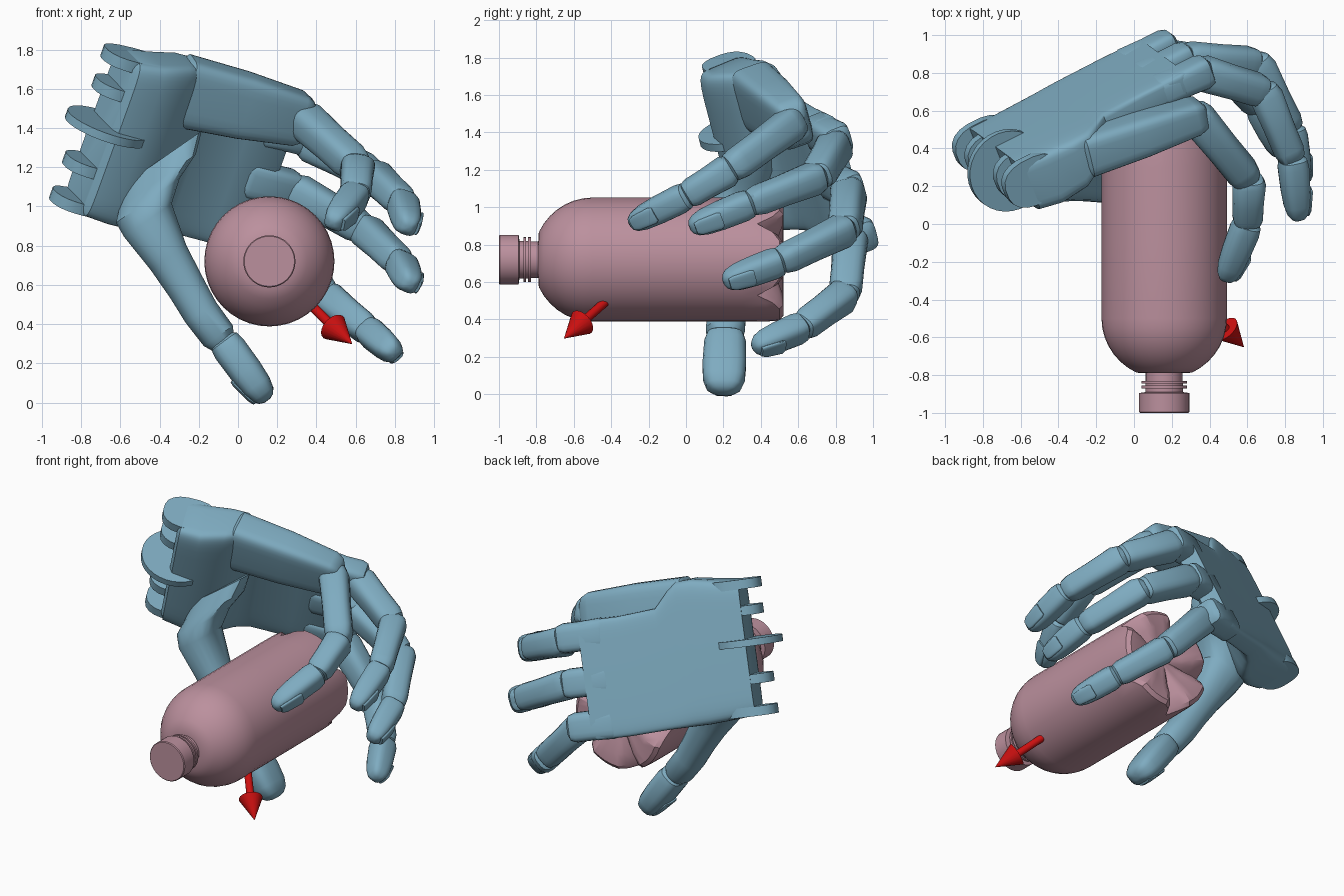
import bpy, bmesh
from math import sin, cos, pi, sqrt
from mathutils import Vector as V

if "Cube" in bpy.data.objects:
    bpy.data.objects.remove(bpy.data.objects["Cube"])


def material(name, rgb):
    m = bpy.data.materials.new(name)
    m.diffuse_color = (*rgb, 1)
    m.use_nodes = True
    m.node_tree.nodes["Principled BSDF"].inputs["Base Color"].default_value = m.diffuse_color
    return m


BLUE = material("blue", (0.21, 0.41, 0.53))
PINK = material("pink", (0.5, 0.28, 0.34))
RED = material("red", (0.6, 0.005, 0.005))


def from_rings(name, rings, mat, angle=35):
    """Skin a list of point rings and close both ends."""
    bm = bmesh.new()
    loops = [[bm.verts.new(p) for p in ring] for ring in rings]
    n = len(loops[0])
    for a, b in zip(loops, loops[1:]):
        for i in range(n):
            bm.faces.new((a[i], a[(i + 1) % n], b[(i + 1) % n], b[i]))
    bm.faces.new(loops[0][::-1])
    bm.faces.new(loops[-1])
    bmesh.ops.recalc_face_normals(bm, faces=bm.faces)
    me = bpy.data.meshes.new(name)
    bm.to_mesh(me)
    bm.free()
    ob = bpy.data.objects.new(name, me)
    bpy.context.collection.objects.link(ob)
    me.materials.append(mat)
    bpy.ops.object.select_all(action='DESELECT')
    ob.select_set(True)
    bpy.context.view_layer.objects.active = ob
    bpy.ops.object.shade_smooth_by_angle(angle=angle * pi / 180)
    return ob


def oval(c, side, up, n=20, e=2.6):
    """Superellipse ring around c with half axes side and up."""
    def s(x):
        return (1 if x >= 0 else -1) * abs(x) ** (2 / e)
    return [c + side * s(cos(2 * pi * (i + .5) / n)) + up * s(sin(2 * pi * (i + .5) / n))
            for i in range(n)]


def segment(name, p, q, side, w0, w1, t0, t1, tip=False, e=3.0):
    """Rounded finger bone from p to q, w = half width, t = half thickness."""
    d = (q - p).normalized()
    side = (side - d * side.dot(d)).normalized()
    up = d.cross(side)
    prof = [(-.10, .5), (-.05, .82), (.06, 1), (.5, .97), (.85, 1), (.97, .88), (1.03, .55)]
    if tip:
        prof = [(-.06, .6), (0, .9), (.12, 1), (.5, 1), (.75, .93), (.9, .76), (.97, .52), (1, .22)]
    rings = []
    for t, k in prof:
        w, h = w0 + (w1 - w0) * t, t0 + (t1 - t0) * t
        rings.append(oval(p.lerp(q, t), side * w * k, up * h * k, e=e))
    from_rings(name, rings, BLUE)
    if tip:
        nail = [oval(p.lerp(q, t) + up * (t0 + (t1 - t0) * t) * h, side * w0 * k, up * .012, e=3)
                for t, k, h in ((.5, .5, .97), (.55, .62, 1), (.85, .55, .82), (.93, .4, .68))]
        from_rings(name + "_nail", nail, BLUE)


# hand frame: F toward the fingers, A across the palm, N out of the palm
F = V((.87, .43, -.2)).normalized()
A = V((.33, -.24, .91))
A = (A - F * A.dot(F)).normalized()
N = F.cross(A)
WRIST = V((-.72, .35, 1.42))


def P(u, v, w):
    return WRIST + F * u + A * v + N * w


# palm with thick heel: u, v range, front depth; the back stays flat
rings = []
for u, v0, v1, w1 in ((.0, -.42, .40, .19), (.02, -.44, .415, .23), (.15, -.45, .43, .25),
                      (.3, -.46, .455, .22), (.4, -.46, .45, .16), (.46, -.46, .4, .11),
                      (.55, -.46, .3, .07), (.8, -.47, .28, .06), (1.02, -.47, .28, .06),
                      (1.05, -.45, .27, .04)):
    w0 = -.08
    rings.append(oval(P(u, (v0 + v1) / 2, (w0 + w1) / 2), A * (v1 - v0) / 2,
                      N * (w1 - w0) / 2, n=40, e=8))
from_rings("palm", rings, BLUE)

# wrist hinge lugs and centre disc
for i, (v, u) in enumerate(((.385, .05), (.22, .06), (-.21, .05), (-.41, .05))):
    c = P(u, v, .05)
    from_rings(f"wrist_lug_{i}", [oval(c + A * s, F * .17, N * .13, e=2.5) for s in (-.03, .03)], BLUE)
from_rings("wrist_disc", [oval(P(.02, .02, .08) + A * s, F * .22, N * .22, n=32, e=2)
                          for s in (-.022, .022)], BLUE)

# folding outer block of the palm
p, q = V((-.3, .38, 1.595)), V((.35, .59, 1.44))
d = (q - p).normalized()
a = (A - d * A.dot(d)).normalized()
nn = d.cross(a)
from_rings("palm_outer_block", [oval(p.lerp(q, t), a * .18 * k, nn * .12 * k, n=28, e=5)
           for t, k in ((0, .88), (.03, 1), (.5, .92), (.93, .76), (1, .62), (1.03, .4))], BLUE)

# palm strips with slots between them, carrying the three inner fingers
for i, v in enumerate((.185, -.1, -.375)):
    segment(f"knuckle_{i}", P(.9, v, -.005), P(1.2, v, .005), A, .1, .092, .078, .085, e=4)

# four fingers: knuckle, two joints, tip
fingers = {
    "finger_outer": ((.33, .57, 1.45), (.61, .23, 1.2), (.6, .0, 1.06), (.48, -.3, .91)),
    "finger_second": ((.36, .80, 1.33), (.69, .70, 1.16), (.84, .34, 1.02), (.87, .02, .89)),
    "finger_third": ((.29, .87, 1.08), (.65, .85, .88), (.83, .5, .71), (.88, .2, .6)),
    "finger_inner": ((.18, .88, .83), (.46, .85, .53), (.67, .62, .36), (.8, .36, .25)),
}
for name, pts in fingers.items():
    k, j1, j2, t = map(V, pts)
    side = (j1 - k).cross(t - j2).normalized()
    segment(name + "_base", k, j1, side, .096, .085, .095, .088)
    segment(name + "_middle", j1, j2, side, .088, .076, .088, .078)
    segment(name + "_tip", j2, t, side, .078, .07, .08, .068, tip=True)

# thumb: curved lower bone flaring out of the heel, then the tip
rings = []
for c, w, t in (((-.38, .37, 1.25), .24, .1), ((-.41, .33, 1.13), .24, .14), ((-.46, .28, 1.03), .2, .15),
                ((-.46, .25, .93), .15, .14), ((-.355, .24, .74), .112, .12), ((-.265, .23, .59), .1, .11),
                ((-.19, .22, .46), .095, .105), ((-.1, .21, .34), .092, .105), ((-.07, .21, .29), .06, .07)):
    rings.append(oval(V(c), V((.82, 0, .57)) * w, V((0, 1, 0)) * t, e=2.3))
from_rings("thumb_base", rings, BLUE)
segment("thumb_tip", V((-.07, .21, .31)), V((.15, .2, .01)), V((0, -1, 0)), .11, .125, .088, .085, tip=True)

# bottle: lathe along y from cap to shoulder and body, then a five-footed base
BX, BZ, R, SEG = .16, .72, .332, 40
prof = [(-1, .128), (-.995, .133), (-.895, .133), (-.89, .1), (-.87, .1), (-.87, .12), (-.855, .12),
        (-.855, .1), (-.845, .1), (-.845, .12), (-.83, .12), (-.83, .098), (-.79, .098)]
for i in range(1, 9):
    t = .3 + (pi / 2 - .3) * i / 8
    prof.append((-.5 - .32 * cos(t), R * sin(t)))
prof += [(-.1, R), (.3, R)]
rings = [[V((BX + r * cos(2 * pi * i / SEG), y, BZ + r * sin(2 * pi * i / SEG)))
          for i in range(SEG)] for y, r in prof]
for r, foot in ((.33, .44), (.326, .5), (.3, .52), (.22, .515), (.14, .49), (.07, .475), (.02, .47)):
    ring = []
    for i in range(SEG):
        t = 2 * pi * i / SEG
        k = min(1, 1.8 * abs(cos(2.5 * t)))
        dome = .36 + .11 * sqrt(1 - (r / R) ** 2)
        y = dome + (foot - dome) * k
        ring.append(V((BX + r * cos(t), y, BZ + r * sin(t))))
    rings.append(ring)
from_rings("bottle", rings, PINK, 30)

# red arrow
s, b, e = V((.34, -.39, .53)), V((.485, -.555, .385)), V((.58, -.65, .3))
d = (e - s).normalized()
x = d.orthogonal().normalized()
y = d.cross(x)
from_rings("arrow", [oval(c, x * r, y * r, e=2) for c, r in
                     ((s, .024), (b, .024), (b, .075), (e, .002))], RED)
